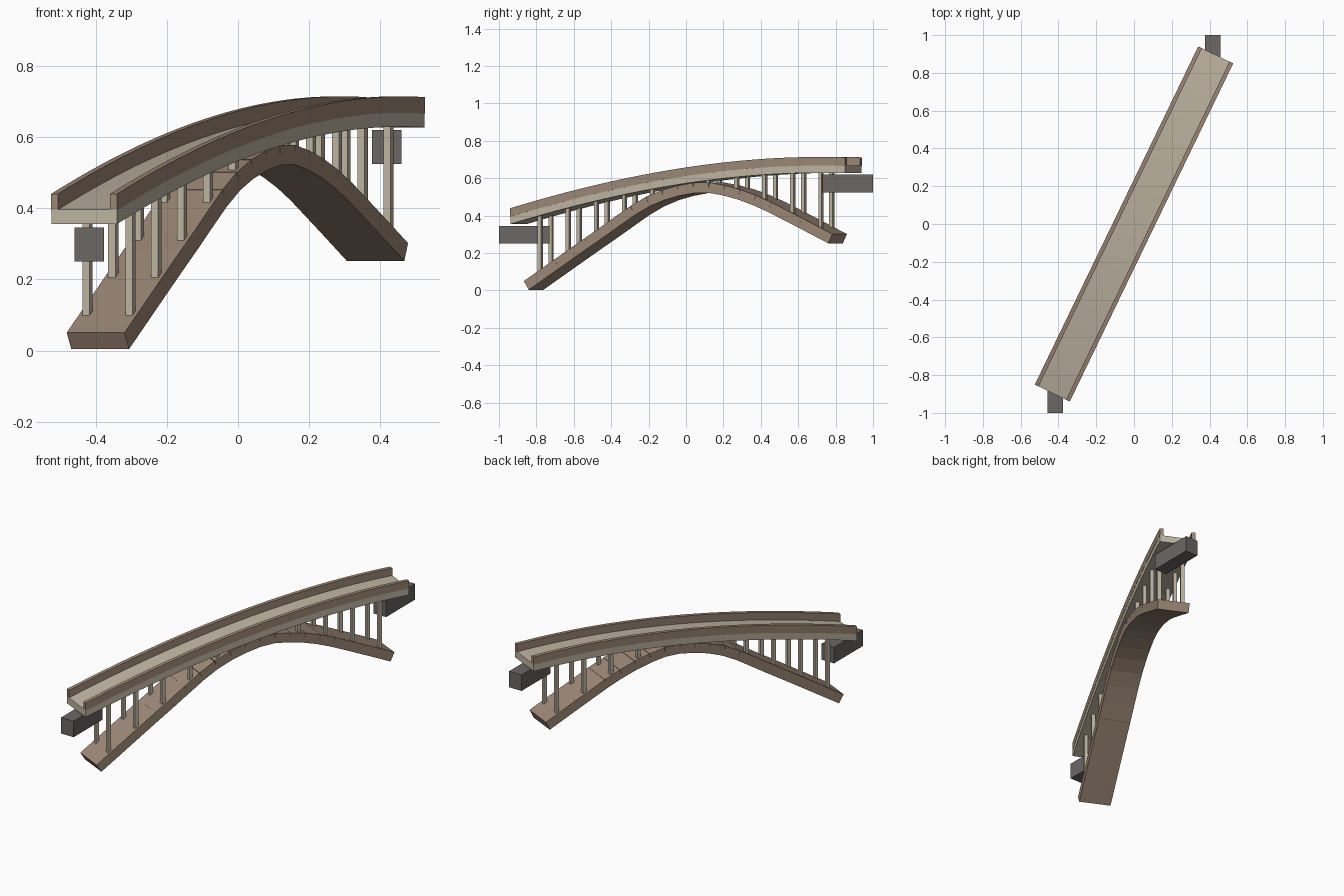
import bpy, bmesh, math
from mathutils import Vector, Matrix

cube = bpy.data.objects.get("Cube")
if cube:
    bpy.data.objects.remove(cube, do_unlink=True)


def material(name, rgb):
    m = bpy.data.materials.new(name)
    m.use_nodes = True
    col = [(c / 255) ** 2.2 for c in rgb] + [1]
    m.diffuse_color = col
    m.node_tree.nodes["Principled BSDF"].inputs["Base Color"].default_value = col
    return m


BEIGE = material("pale stone", (190, 180, 161))
BROWN = material("brown stone", (155, 135, 118))
GREY = material("dark grey", (106, 103, 101))

# Bridge frame: local x runs along the span, local y across it
SPAN = Matrix.Rotation(math.atan2(0.895, 0.4325), 4, 'Z')


def finish(name, bm, mat):
    bmesh.ops.recalc_face_normals(bm, faces=bm.faces)
    me = bpy.data.meshes.new(name)
    bm.to_mesh(me)
    bm.free()
    me.materials.append(mat)
    ob = bpy.data.objects.new(name, me)
    bpy.context.collection.objects.link(ob)
    return ob


def add_box(bm, centre, size, pitch=0.0):
    m = (Matrix.Translation(centre) @ Matrix.Rotation(-pitch, 4, 'Y')
         @ Matrix.Diagonal((*size, 1)))
    bmesh.ops.create_cube(bm, size=1, matrix=m)


def rail_top(u):
    """Height of the rail top along the span."""
    s = u / 0.994
    return 0.712 - 0.068 * (1 - s) ** 2 + 0.007 * (1 - s * s) * (1 + s)


ARCH = [(-.905, .027), (-.456, .311), (-.173, .48), (.1, .55),
        (.27, .535), (.462, .478), (.66, .39), (.9, .277)]


def arch_z(u):
    """Smooth curve through the arch centreline points."""
    n = len(ARCH)

    def slope(i):
        a, b = ARCH[max(i - 1, 0)], ARCH[min(i + 1, n - 1)]
        return (b[1] - a[1]) / (b[0] - a[0])
    i = max(k for k in range(n - 1) if k == 0 or ARCH[k][0] <= u)
    (u0, z0), (u1, z1) = ARCH[i], ARCH[i + 1]
    h = u1 - u0
    t = (u - u0) / h
    return (z0 * (1 + 2 * t) * (1 - t) ** 2 + slope(i) * h * t * (1 - t) ** 2
            + z1 * t * t * (3 - 2 * t) + slope(i + 1) * h * t * t * (t - 1))


def sweep(name, y0, y1, low, high, mat, steps=32):
    """Rectangular strip following the deck curve."""
    bm = bmesh.new()
    prev = None
    for k in range(steps + 1):
        u = -0.994 + 1.988 * k / steps
        z = rail_top(u)
        ring = [bm.verts.new((u, y, z + d)) for y, d in
                ((y0, low), (y1, low), (y1, high), (y0, high))]
        if prev:
            for j in range(4):
                bm.faces.new((prev[j], prev[j - 1], ring[j - 1], ring[j]))
        else:
            bm.faces.new(ring)
        prev = ring
    bm.faces.new(prev)
    bm.transform(SPAN)
    return finish(name, bm, mat)


# Deck and its two side rails
sweep("deck", -0.102, 0.102, -0.085, -0.044, BEIGE)
for side, name in ((1, "left_rail"), (-1, "right_rail")):
    sweep(name, side * 0.081, side * 0.103, -0.046, 0, BROWN)

# Arch of separate stone blocks
bm = bmesh.new()
COUNT = 20
marks = [-0.905 + 1.805 * k / COUNT for k in range(COUNT + 1)]
for a, b in zip(marks, marks[1:]):
    p, q = Vector((a, 0, arch_z(a))), Vector((b, 0, arch_z(b)))
    d = q - p
    add_box(bm, (p + q) / 2, (d.length, 0.18, 0.055), math.atan2(d.z, d.x))
bm.transform(SPAN)
finish("arch_blocks", bm, BROWN)

# Paired posts between arch and deck
bm = bmesh.new()
for k in range(-5, 6):
    if k == 0:
        continue
    u = k / 6
    low, high = arch_z(u), rail_top(u) - 0.06
    for y in (-0.067, 0.067):
        add_box(bm, (u, y, (low + high) / 2), (0.02, 0.022, high - low))
bm.transform(SPAN)
finish("posts", bm, BEIGE)

# Square support beams at each end
for name, side, z in (("front_beam", -1, 0.298), ("back_beam", 1, 0.572)):
    bm = bmesh.new()
    add_box(bm, (side * 0.418, side * 0.865, z), (0.082, 0.27, 0.095))
    finish(name, bm, GREY)
